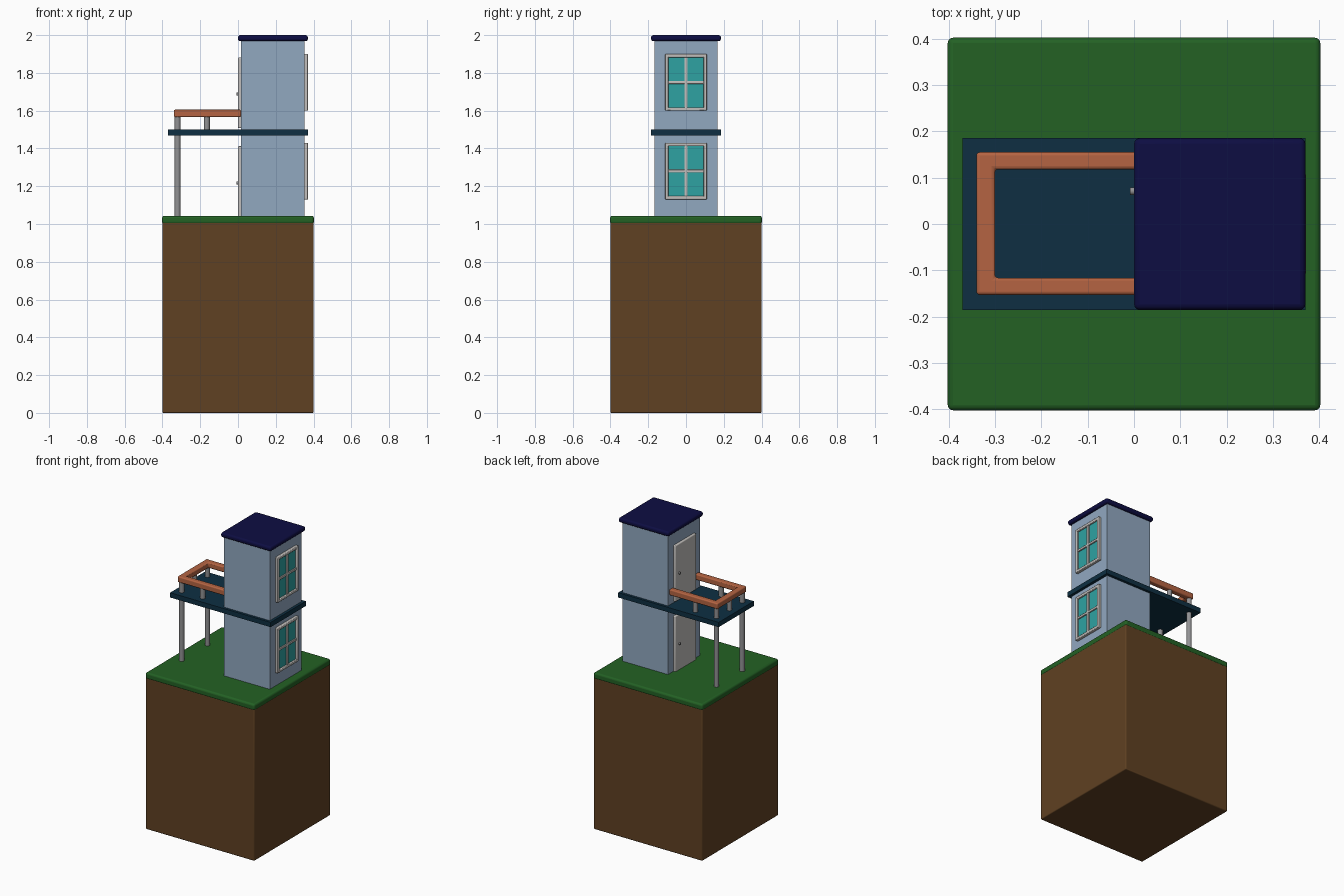
import bpy
import bmesh
import math

if "Cube" in bpy.data.objects:
    bpy.data.objects.remove(bpy.data.objects["Cube"], do_unlink=True)


def material(name, rgb):
    """Flat material from 0-255 display values."""
    lin = [(c / 255 / 12.92) if c < 11 else ((c / 255 + 0.055) / 1.055) ** 2.4 for c in rgb]
    mat = bpy.data.materials.new(name)
    mat.use_nodes = True
    mat.diffuse_color = (*lin, 1)
    mat.node_tree.nodes["Principled BSDF"].inputs["Base Color"].default_value = (*lin, 1)
    return mat


SOIL = material("soil brown", (96, 65, 34))
GRASS = material("grass green", (35, 97, 36))
WALL = material("pale blue wall", (145, 168, 192))
ROOF = material("navy roof", (13, 13, 66))
DECK = material("dark teal deck", (14, 47, 66))
RAIL = material("terracotta rail", (181, 100, 66))
GLASS = material("turquoise glass", (46, 162, 162))
TRIM = material("light grey trim", (194, 191, 188))
METAL = material("grey metal", (146, 146, 148))


def finish(name, bm, mat, bevel=0, segments=3):
    mesh = bpy.data.meshes.new(name)
    bmesh.ops.recalc_face_normals(bm, faces=bm.faces[:])
    bm.to_mesh(mesh)
    bm.free()
    mesh.materials.append(mat)
    obj = bpy.data.objects.new(name, mesh)
    bpy.context.collection.objects.link(obj)
    if bevel:
        mod = obj.modifiers.new("Rounded edges", "BEVEL")
        mod.width, mod.segments = bevel, segments
    bpy.ops.object.select_all(action="DESELECT")
    obj.select_set(True)
    bpy.context.view_layer.objects.active = obj
    bpy.ops.object.shade_smooth_by_angle(angle=math.radians(40))
    return obj


def box(name, lo, hi, mat, bevel=0, segments=3):
    bm = bmesh.new()
    bmesh.ops.create_cube(bm, size=1)
    for v in bm.verts:
        v.co = [(a + b) / 2 + c * (b - a) for a, b, c in zip(lo, hi, v.co)]
    return finish(name, bm, mat, bevel, segments)


def prism(name, outline, z0, z1, mat, bevel):
    bm = bmesh.new()
    face = bm.faces.new([bm.verts.new((x, y, z0)) for x, y in outline])
    up = bmesh.ops.extrude_face_region(bm, geom=[face])["geom"]
    bmesh.ops.translate(bm, vec=(0, 0, z1 - z0),
                        verts=[v for v in up if isinstance(v, bmesh.types.BMVert)])
    return finish(name, bm, mat, bevel)


def cylinder(name, centre, radius, length, mat, along_x=False, bevel=0):
    bm = bmesh.new()
    bmesh.ops.create_cone(bm, cap_ends=True, segments=24, radius1=radius,
                          radius2=radius, depth=length)
    obj = finish(name, bm, mat)
    obj.location = centre
    if along_x:
        obj.rotation_euler.y = math.pi / 2
    return obj


# Ground block with its grass cap
box("soil_block", (-0.4, -0.4, 0), (0.4, 0.4, 1.01), SOIL, 0.006)
box("grass_cap", (-0.402, -0.402, 1.0), (0.402, 0.402, 1.043), GRASS, 0.012)

# Tower storeys, balcony floor and roof
box("lower_walls", (0.015, -0.168, 1.03), (0.352, 0.168, 1.48), WALL)
box("upper_walls", (0.015, -0.168, 1.49), (0.352, 0.168, 1.98), WALL)
box("balcony_floor", (-0.37, -0.185, 1.468), (0.37, 0.185, 1.5), DECK)
box("roof", (0, -0.185, 1.968), (0.37, 0.185, 2.0), ROOF, 0.012)


def window(label, z0):
    """Four-pane window on the left wall, 0.3 tall."""
    z1, x0, x1, half, w = z0 + 0.3, 0.345, 0.371, 0.11, 0.018
    zm = (z0 + z1) / 2
    box(label + "_window_glass", (x0, -half + 0.01, z0 + 0.01), (0.36, half - 0.01, z1 - 0.01), GLASS)
    for side, y in (("right", -half), ("left", half - w)):
        box(f"{label}_window_{side}_jamb", (x0, y, z0), (x1, y + w, z1), TRIM, 0.004, 2)
    for part, z in (("sill", z0), ("head", z1 - w)):
        box(f"{label}_window_{part}", (x0, -half, z), (x1, half, z + w), TRIM, 0.004, 2)
    box(label + "_window_mullion", (x0, -0.009, z0 + 0.01), (0.368, 0.009, z1 - 0.01), TRIM, 0.003, 2)
    box(label + "_window_crossbar", (x0, -half + 0.01, zm - 0.008),
        (0.368, half - 0.01, zm + 0.008), TRIM, 0.003, 2)


def door(label, z0):
    """Slab door with a round knob on the right wall."""
    box(label + "_door", (0.0, -0.11, z0), (0.03, 0.11, z0 + 0.375), TRIM, 0.006)
    cylinder(label + "_door_knob", (-0.002, 0.071, z0 + 0.18), 0.008, 0.014, METAL, True)


window("lower", 1.13)
window("upper", 1.6)
door("lower", 1.037)
door("upper", 1.507)

# U-shaped handrail running out from the tower
prism("balcony_handrail",
      [(0.016, -0.153), (-0.34, -0.153), (-0.34, 0.155), (0.016, 0.155),
       (0.016, 0.118), (-0.3, 0.118), (-0.3, -0.116), (0.016, -0.116)],
      1.566, 1.605, RAIL, 0.007)

# Full-height corner posts and short rail posts
for side, y in (("right", -0.135), ("left", 0.136)):
    cylinder(side + "_corner_post", (-0.32, y, 1.305), 0.0155, 0.55, METAL)
    cylinder(side + "_rail_post", (-0.165, y, 1.533), 0.0155, 0.09, METAL)
cylinder("end_rail_post", (-0.32, 0, 1.533), 0.0155, 0.09, METAL)
